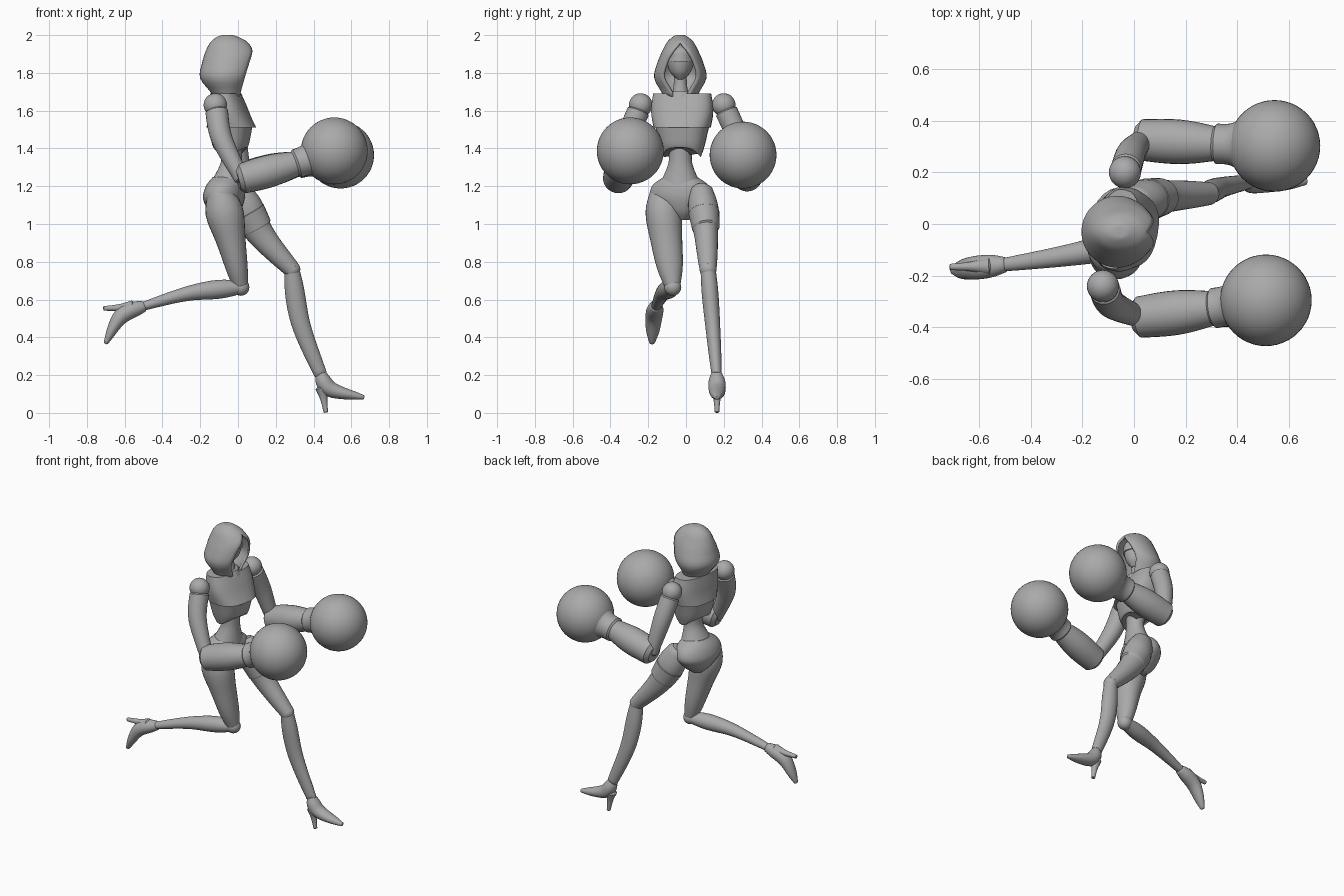
import bpy, bmesh, math
from mathutils import Vector

default_cube = bpy.data.objects.get("Cube")
if default_cube:
    bpy.data.objects.remove(default_cube, do_unlink=True)

COLOUR = (.4, .4, .4, 1)
grey = bpy.data.materials.new("plain_grey")
grey.use_nodes = True
grey.diffuse_color = COLOUR
grey.node_tree.nodes["Principled BSDF"].inputs["Base Color"].default_value = COLOUR


def finish(name, bm, angle=40):
    """Turn a bmesh into a smooth shaded object."""
    bmesh.ops.recalc_face_normals(bm, faces=bm.faces)
    mesh = bpy.data.meshes.new(name)
    bm.to_mesh(mesh)
    bm.free()
    mesh.materials.append(grey)
    obj = bpy.data.objects.new(name, mesh)
    bpy.context.collection.objects.link(obj)
    bpy.ops.object.select_all(action='DESELECT')
    obj.select_set(True)
    bpy.context.view_layer.objects.active = obj
    bpy.ops.object.shade_smooth_by_angle(angle=math.radians(angle))
    return obj


def smooth(values, t):
    """Smooth curve through evenly spaced numbers or points."""
    last = len(values) - 1
    i = min(int(t * last), last - 1)
    f = t * last - i
    before, start = values[max(i - 1, 0)], values[i]
    end, after = values[i + 1], values[min(i + 2, last)]
    leave, arrive = (end - before) / 2, (after - start) / 2
    rise = end - start
    return start + leave * f + (rise * 3 - leave * 2 - arrive) * f**2 + (leave + arrive - rise * 2) * f**3


def bridge(bm, loops, closed=True):
    for upper, lower in zip(loops, loops[1:]):
        count = len(upper)
        for k in range(count if closed else count - 1):
            n = (k + 1) % count
            bm.faces.new((upper[k], upper[n], lower[n], lower[k]))


def loft(name, path, widths, depths=None, upright=False, yaw=0, power=2, arch=0, steps=16, sides=28):
    """Sweep an oval along a path; limbs get rounded ends, upright parts flat ones."""
    depths = depths or widths
    points = [Vector(p) for p in path]
    sideways = Vector((-math.sin(yaw), math.cos(yaw), 0))
    bm = bmesh.new()
    loops = []

    def ring(t, scale=1, push=0):
        low, high = max(t - .02, 0), min(t + .02, 1)
        along = (smooth(points, high) - smooth(points, low)).normalized()
        level = Vector((0, 0, 1)) if upright else along
        across = (sideways - level * sideways.dot(level)).normalized()
        outward = across.cross(level)
        width, depth = smooth(widths, t) * scale, smooth(depths, t) * scale
        centre = smooth(points, t) + along * depth * push
        loop = []
        for k in range(sides):
            angle = math.tau * k / sides
            c, s = (math.copysign(abs(v) ** (2 / power), v) for v in (math.cos(angle), math.sin(angle)))
            lift = Vector((0, 0, arch * t**4 * c * c))
            loop.append(bm.verts.new(centre + across * width * s + outward * depth * c + lift))
        loops.append(loop)

    if not upright:
        ring(0, .7, -.4)
    for step in range(steps + 1):
        ring(step / steps)
    if not upright:
        ring(1, .7, .4)
    bridge(bm, loops)
    bm.faces.new(loops[0])
    bm.faces.new(loops[-1])
    return finish(name, bm)


def ball(name, centre, radius, segments=32):
    bm = bmesh.new()
    bmesh.ops.create_uvsphere(bm, u_segments=segments, v_segments=segments // 2, radius=radius)
    bmesh.ops.translate(bm, verts=bm.verts, vec=Vector(centre))
    finish(name, bm)


def make_hood(top, height, centre_y, steps=28, rows=24):
    """C-shaped level sections, closed above the face opening."""
    back = [-.08, -.11, -.145, -.17, -.19, -.2, -.13]
    rim = [-.03, 0, .05, .076, .06, .035, .01]
    half_width = [.02, .04, .07, .095, .122, .138, .09]
    half_gap = [0, 0, 0, .04, .075, .09, .035]
    bm = bmesh.new()
    loops = []
    for row in range(rows + 1):
        t = row / rows
        width, rear = smooth(half_width, t), smooth(back, t)
        start = math.asin(max(smooth(half_gap, t), 0) / width)
        reach = (smooth(rim, t) - rear) / (1 + math.cos(start))
        loop = []
        for k in range(steps + 1):
            angle = start + (math.tau - 2 * start) * k / steps
            loop.append(bm.verts.new((rear + reach + reach * math.cos(angle),
                                      centre_y + width * math.sin(angle),
                                      top - height * t * t)))
        loops.append(loop)
    bridge(bm, loops, closed=False)
    bm.faces.new(loops[0])
    bmesh.ops.remove_doubles(bm, verts=bm.verts, dist=.0005)
    shell = finish("hood", bm).modifiers.new("cloth_thickness", 'SOLIDIFY')
    shell.thickness = .014
    shell.offset = -1


make_hood(top=2, height=.33, centre_y=-.03)

# Head, mask visor, neck and collar
def head_part(name, top, bottom, widths, depths, x=-.05):
    loft(name, [(x, -.03, top), (x, -.03, bottom)], widths, depths, upright=True)


head_part("head", 1.96, 1.765, [.02, .07, .072, .055, .02], [.02, .083, .085, .07, .04])
head_part("mask_visor", 1.91, 1.86, [.067, .074], [.088, .093])
head_part("neck", 1.82, 1.66, [.035, .035, .05], [.035, .035, .05])
head_part("collar", 1.705, 1.67, [.06, .075], [.06, .075])

# Body, turned a little about the vertical
body = dict(upright=True, yaw=-.19)
loft("chest_shell", [(-.065, -.02, 1.69), (-.035, -.02, 1.51)],
     [.155, .165, .15], [.075, .1, .128], power=2.5, **body)
loft("rib_shell", [(-.04, -.02, 1.53), (-.04, -.02, 1.355)],
     [.145, .125, .1], [.115, .1, .08], power=2.5, arch=.06, **body)
loft("waist", [(-.035, -.025, 1.45), (-.035, -.03, 1.33), (-.06, -.03, 1.21)],
     [.07, .062, .11], [.06, .055, .09], **body)
loft("pelvis", [(-.06, -.03, 1.25), (-.075, -.025, 1.135), (-.065, -.015, 1.02)],
     [.088, .155, .165, .1, .03], [.072, .1, .108, .085, .04], **body)


# Ball shoulder, upper arm, flared forearm, cuff and round glove
def make_arm(side, shoulder, middle, elbow, wrist, glove):
    ball(side + "_shoulder_ball", shoulder, .062)
    sleeve_top = Vector(shoulder).lerp(Vector(middle), .2)
    loft(side + "_upper_arm", [sleeve_top, middle, elbow], [.06, .056, .04])
    loft(side + "_forearm", [elbow, wrist], [.08, .086, .066])
    loft(side + "_glove_cuff", [wrist, Vector(wrist).lerp(Vector(glove), .5)], [.078, .082, .12])
    ball(side + "_glove", glove, .177, segments=48)


make_arm("right", shoulder=(-.12, -.24, 1.63), middle=(-.085, -.31, 1.45), elbow=(.02, -.36, 1.24),
         wrist=(.31, -.325, 1.32), glove=(.51, -.295, 1.387))
make_arm("left", shoulder=(-.035, .2, 1.63), middle=(-.01, .275, 1.45), elbow=(.03, .325, 1.25),
         wrist=(.32, .31, 1.32), glove=(.543, .302, 1.365))


# Thigh, knee joint, shin, pointed shoe and thin heel
def make_leg(side, hip, thigh, knee, calf, ankle, instep, toe, heel, heel_tip, thigh_size, shin_size):
    loft(side + "_thigh", [hip, thigh, knee], *thigh_size)
    ball(side + "_knee", knee, .045)
    loft(side + "_shin", [knee, calf, ankle], *shin_size)
    loft(side + "_shoe", [ankle, instep, toe],
         [.03, .044, .045, .036, .014], [.03, .042, .042, .028, .012])
    loft(side + "_heel", [heel, heel_tip], [.035, .018, .012])


make_leg("right", hip=(-.1, -.13, 1.18), thigh=(-.04, -.105, .925), knee=(.015, -.07, .665),
         calf=(-.25, -.12, .635), ankle=(-.5, -.157, .565), instep=(-.62, -.17, .51),
         toe=(-.7, -.18, .37), heel=(-.56, -.163, .56), heel_tip=(-.71, -.166, .553),
         thigh_size=([.06, .095, .085, .07, .04], [.06, .1, .08, .06, .04]),
         shin_size=([.04, .05, .042, .033, .026], [.035, .05, .04, .03, .023]))
make_leg("left", hip=(0, .08, 1.18), thigh=(.11, .105, .96), knee=(.285, .117, .76),
         calf=(.33, .14, .48), ankle=(.437, .162, .205), instep=(.49, .165, .125),
         toe=(.665, .165, .082), heel=(.445, .164, .13), heel_tip=(.465, .164, .005),
         thigh_size=([.06, .08, .065, .055, .045], [.065, .09, .075, .058, .045]),
         shin_size=([.04, .044, .04, .034, .027], [.04, .052, .05, .042, .034]))

# Hem of the shorts on the leading thigh
loft("left_shorts_hem", [(.055, .095, 1.06), (.1, .105, .98)], [.082, .073], [.092, .083], upright=False)
